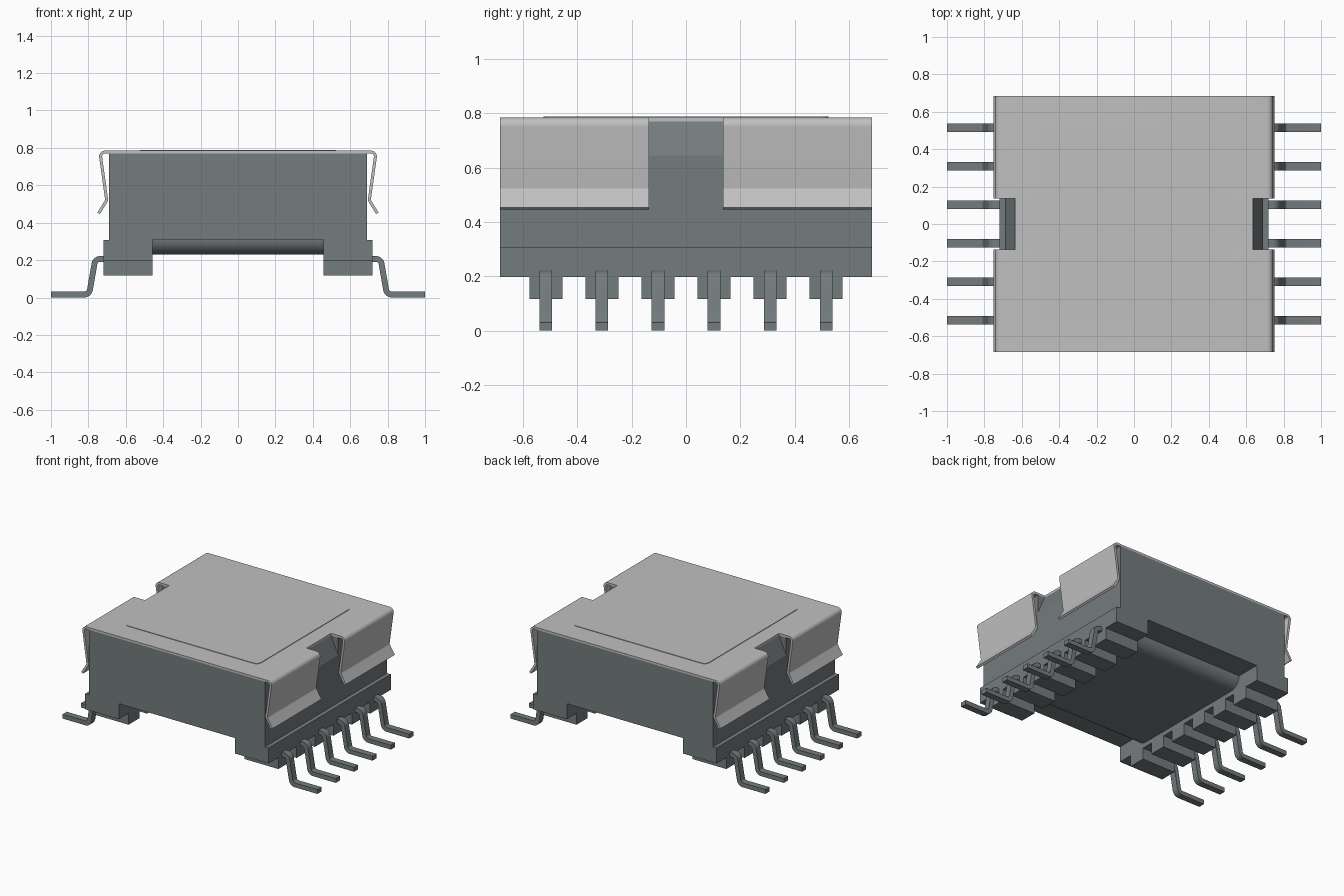
import bpy, bmesh, math
from mathutils import Vector

cube = bpy.data.objects.get("Cube")
if cube:
    bpy.data.objects.remove(cube, do_unlink=True)


def material(name, rgb):
    m = bpy.data.materials.new(name)
    m.use_nodes = True
    m.diffuse_color = (*rgb, 1)
    m.node_tree.nodes["Principled BSDF"].inputs["Base Color"].default_value = (*rgb, 1)
    return m


DARK = material("dark_grey", (0.175, 0.20, 0.21))
LIGHT = material("light_grey", (0.53, 0.53, 0.53))


def fillet(pts, r, closed=False, steps=6):
    """Round the corners of a 2D path."""
    pts = [Vector(p) for p in pts]
    n, out = len(pts), []
    for i, p in enumerate(pts):
        if not closed and i in (0, n - 1):
            out.append(p)
            continue
        a = (pts[i - 1] - p).normalized()
        b = (pts[(i + 1) % n] - p).normalized()
        half = a.angle(b) / 2
        d = r / math.tan(half)
        centre = p + (a + b).normalized() * (r / math.sin(half))
        va, vb = p + a * d - centre, p + b * d - centre
        for k in range(steps + 1):
            v = va.lerp(vb, k / steps).normalized() * r
            out.append(centre + v)
    return out


def ribbon(path, t):
    """Outline of a strip of thickness t that follows a 2D path."""
    left, right = [], []
    for i, p in enumerate(path):
        d1 = (p - path[max(i - 1, 0)]).normalized()
        d2 = (path[min(i + 1, len(path) - 1)] - p).normalized()
        d = (d1 + d2).normalized()
        ref = d2 if d2.length else d1
        off = Vector((-d.y, d.x)) * (t / 2 / max(d.dot(ref), 0.3))
        left.append(p + off)
        right.append(p - off)
    return left + right[::-1]


def prism(name, pts, axis, a, b, mat, smooth=False):
    """Extrude a 2D outline along an axis from a to b."""
    place = {"x": lambda u, v, w: (w, u, v),
             "y": lambda u, v, w: (u, w, v),
             "z": lambda u, v, w: (u, v, w)}[axis]
    bm = bmesh.new()
    face = bm.faces.new([bm.verts.new(place(p[0], p[1], a)) for p in pts])
    ext = bmesh.ops.extrude_face_region(bm, geom=[face])
    verts = [g for g in ext["geom"] if isinstance(g, bmesh.types.BMVert)]
    bmesh.ops.translate(bm, verts=verts, vec=Vector(place(0, 0, b - a)))
    bmesh.ops.recalc_face_normals(bm, faces=bm.faces)
    me = bpy.data.meshes.new(name)
    bm.to_mesh(me)
    bm.free()
    me.materials.append(mat)
    ob = bpy.data.objects.new(name, me)
    bpy.context.collection.objects.link(ob)
    if smooth:
        shade(ob)
    return ob


def activate(ob):
    bpy.ops.object.select_all(action="DESELECT")
    ob.select_set(True)
    bpy.context.view_layer.objects.active = ob


def shade(ob):
    activate(ob)
    bpy.ops.object.shade_smooth_by_angle(angle=math.radians(30))


def cut(ob, cutter):
    activate(ob)
    mod = ob.modifiers.new("cut", "BOOLEAN")
    mod.operation, mod.solver, mod.object = "DIFFERENCE", "EXACT", cutter
    bpy.ops.object.modifier_apply(modifier=mod.name)
    bpy.data.objects.remove(cutter, do_unlink=True)


def rect(u0, u1, v0, v1):
    return [(u0, v0), (u1, v0), (u1, v1), (u0, v1)]


HALF_Y, GAP = 0.685, 0.137

# Core block and the rounded winding under it
core = prism("core", rect(-0.69, 0.69, 0.308, 0.77), "y", -HALF_Y, HALF_Y, DARK)
prism("winding", fillet(rect(-0.51, 0.51, 0.23, 0.45), 0.085, True, 10),
      "x", -0.456, 0.456, DARK, smooth=True)

# Sheet metal clip: flat top with a springy leg down each side
half = [(0.745, 0.45), (0.702, 0.52), (0.738, 0.777)]
path = [(-x, z) for x, z in half] + half[::-1]
clip = prism("clip", ribbon(fillet(path, 0.022), 0.016), "y", -HALF_Y, HALF_Y, LIGHT)
prism("clip_raised_panel", fillet(rect(-0.525, 0.525, -0.525, 0.525), 0.035, True),
      "z", 0.78, 0.789, LIGHT)

# Notch in the clip and sloped recess in the core, on both sides
for s in (1, -1):
    cut(clip, prism("clip_cutter", rect(*sorted((s * 0.635, s * 0.9)), 0.3, 0.9),
                    "y", -GAP, GAP, LIGHT))
    wedge = [(s * 0.635, 0.77), (s * 0.635, 0.9), (s * 0.8, 0.9),
             (s * 0.8, 0.645), (s * 0.69, 0.645)]
    cut(core, prism("core_cutter", wedge, "y", -GAP, GAP, DARK))
shade(clip)

# Terminal rails, feet and bent pins
pin_path = fillet([(0.68, 0.206), (0.763, 0.206), (0.796, 0.016), (1.0, 0.016)], 0.03)
for s, side in ((1, "left"), (-1, "right")):
    x0, x1 = sorted((s * 0.456, s * 0.72))
    prism(f"{side}_rail", rect(x0, x1, 0.198, 0.308), "y", -HALF_Y, HALF_Y, DARK)
    outline = [(s * p.x, p.y) for p in ribbon(pin_path, 0.031)]
    for i in range(6):
        y = (i - 2.5) * 0.206
        prism(f"{side}_foot_{i + 1}", rect(x0, x1, 0.117, 0.2), "y", y - 0.061, y + 0.061, DARK)
        prism(f"{side}_pin_{i + 1}", outline, "y", y - 0.023, y + 0.023, DARK, smooth=True)
